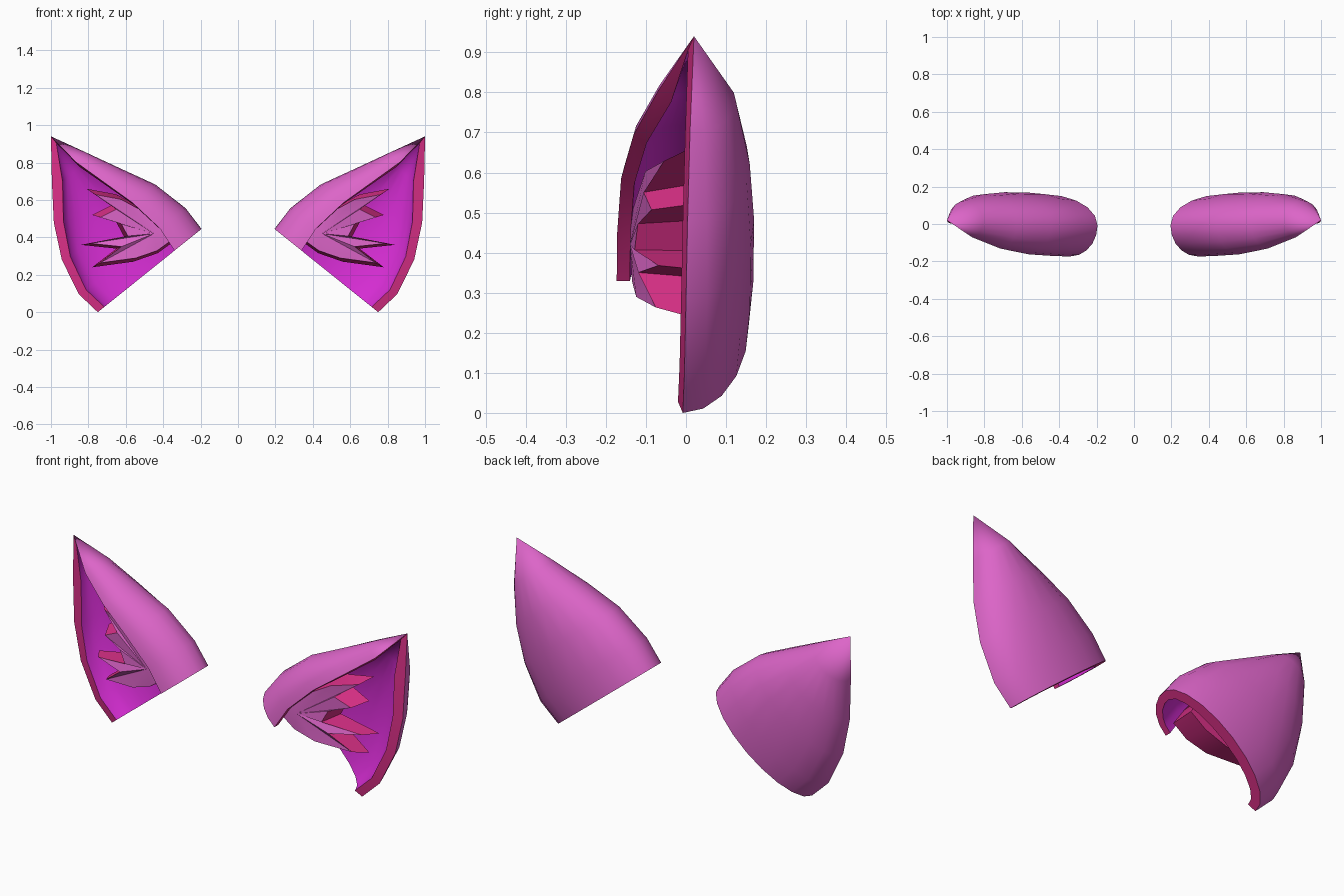
import bpy, bmesh
from math import sin, cos, pi, radians
from mathutils import Vector

cube = bpy.data.objects.get("Cube")
if cube:
    bpy.data.objects.remove(cube, do_unlink=True)


def make_material(name, rgb):
    m = bpy.data.materials.new(name)
    m.use_nodes = True
    m.diffuse_color = (*rgb, 1)
    m.node_tree.nodes["Principled BSDF"].inputs["Base Color"].default_value = (*rgb, 1)
    return m


PINK = make_material("soft pink", (0.72, 0.13, 0.58))
MAGENTA = make_material("inner magenta", (0.68, 0.026, 0.66))
HOT = make_material("hot pink", (0.72, 0.03, 0.25))

# Ear frame: origin at the inner base corner, one axis along the base, one up the ear
ORIGIN = Vector((0.195, 0, 0.445))
ALONG = Vector((0.78, 0, -0.626))
UP = Vector((0.626, 0, 0.78))

# height, inner edge, outer edge, fold edge, back depth, fold depth, y shift
SECTIONS = [
    (0.00, 0.000, 0.711, 0.185, 0.165, 0.165, -0.008),
    (0.14, -0.003, 0.730, 0.172, 0.172, 0.168, -0.004),
    (0.34, 0.044, 0.685, 0.200, 0.170, 0.162, 0.000),
    (0.52, 0.134, 0.595, 0.250, 0.155, 0.135, 0.004),
    (0.70, 0.223, 0.464, 0.300, 0.115, 0.080, 0.010),
]
TIP = (0.89, 0.318, 0.02)
BACK_STEPS, FOLD_STEPS = 10, 5
WALL = 0.045


def place(e, y, h, side):
    p = ORIGIN + ALONG * e + UP * h
    return Vector((p.x * side, y, p.z))


def section_row(bm, section, wall, side):
    """Curve from the outer rim, round the back, to the folded front edge."""
    h, e_in, e_out, e_fold, depth, fold, y0 = section
    e_in, e_out, depth, fold = e_in + wall, e_out - wall, depth - wall, fold - wall
    if wall:
        h *= 0.95
        y0 -= 0.012
    mid, half = (e_in + e_out) / 2, (e_out - e_in) / 2
    row = []
    for i in range(BACK_STEPS + 1):
        a = pi * i / BACK_STEPS
        row.append(bm.verts.new(place(mid + half * cos(a), y0 + depth * sin(a), h, side)))
    for i in range(1, FOLD_STEPS + 1):
        a = pi / 2 * i / FOLD_STEPS
        row.append(bm.verts.new(place(e_fold - (e_fold - e_in) * cos(a), y0 - fold * sin(a), h, side)))
    return row


def finish(bm, name, materials):
    bmesh.ops.recalc_face_normals(bm, faces=bm.faces)
    mesh = bpy.data.meshes.new(name)
    bm.to_mesh(mesh)
    bm.free()
    for m in materials:
        mesh.materials.append(m)
    obj = bpy.data.objects.new(name, mesh)
    bpy.context.collection.objects.link(obj)
    bpy.ops.object.select_all(action='DESELECT')
    obj.select_set(True)
    bpy.context.view_layer.objects.active = obj
    bpy.ops.object.shade_smooth_by_angle(angle=radians(42))


def ear_shell(name, side):
    bm = bmesh.new()

    def face(verts, mat):
        bm.faces.new(verts).material_index = mat

    skins = []
    for mat, wall in enumerate((0, WALL)):
        rows = [section_row(bm, s, wall, side) for s in SECTIONS]
        h, e, y = TIP
        tip = bm.verts.new(place(e, y - wall / 3, h - wall, side))
        for low, high in zip(rows, rows[1:]):
            for i in range(len(low) - 1):
                face((low[i], low[i + 1], high[i + 1], high[i]), mat)
        top = rows[-1]
        for i in range(len(top) - 1):
            face((top[i], top[i + 1], tip), mat)
        # Open edge: up the outer rim, over the tip, down the fold
        edge = [r[0] for r in rows] + [tip] + [r[-1] for r in reversed(rows)]
        skins.append(edge + rows[0][-2:0:-1])
    # Rim strip joining the outer and inner skins
    outer, inner = skins
    for i in range(len(outer)):
        j = (i + 1) % len(outer)
        face((outer[i], outer[j], inner[j], inner[i]), 2)
    finish(bm, name, (PINK, MAGENTA, HOT))


# Spiky tuft outline in front view (x, z)
TUFT = [(0.34, 0.38), (0.43, 0.51), (0.65, 0.63), (0.81, 0.66), (0.68, 0.57),
        (0.78, 0.52), (0.65, 0.48), (0.61, 0.405), (0.84, 0.36), (0.65, 0.34),
        (0.78, 0.24), (0.56, 0.27), (0.43, 0.315)]
CENTRE = (0.45, 0.42)


def ear_tuft(name, side):
    bm = bmesh.new()
    cx, cz = CENTRE
    front, back = [], []
    for x, z in TUFT:
        dx, dz = (x - cx) * 0.87, (z - cz) * 0.87
        y = -0.14 + 0.6 * (dx * dx + dz * dz)
        front.append(bm.verts.new((side * (cx + dx), y, cz + dz)))
        back.append(bm.verts.new((side * x, 0.01, z)))
    hub_front = bm.verts.new((side * cx, -0.14, cz))
    hub_back = bm.verts.new((side * cx, 0.01, cz))
    for i in range(len(TUFT)):
        j = (i + 1) % len(TUFT)
        bm.faces.new((front[i], front[j], hub_front)).material_index = 0
        bm.faces.new((back[i], back[j], hub_back)).material_index = 1
        bm.faces.new((front[i], front[j], back[j], back[i])).material_index = 1
    finish(bm, name, (PINK, HOT))


for label, side in (("left", 1), ("right", -1)):
    ear_shell(label + "_ear_shell", side)
    ear_tuft(label + "_ear_tuft", side)
